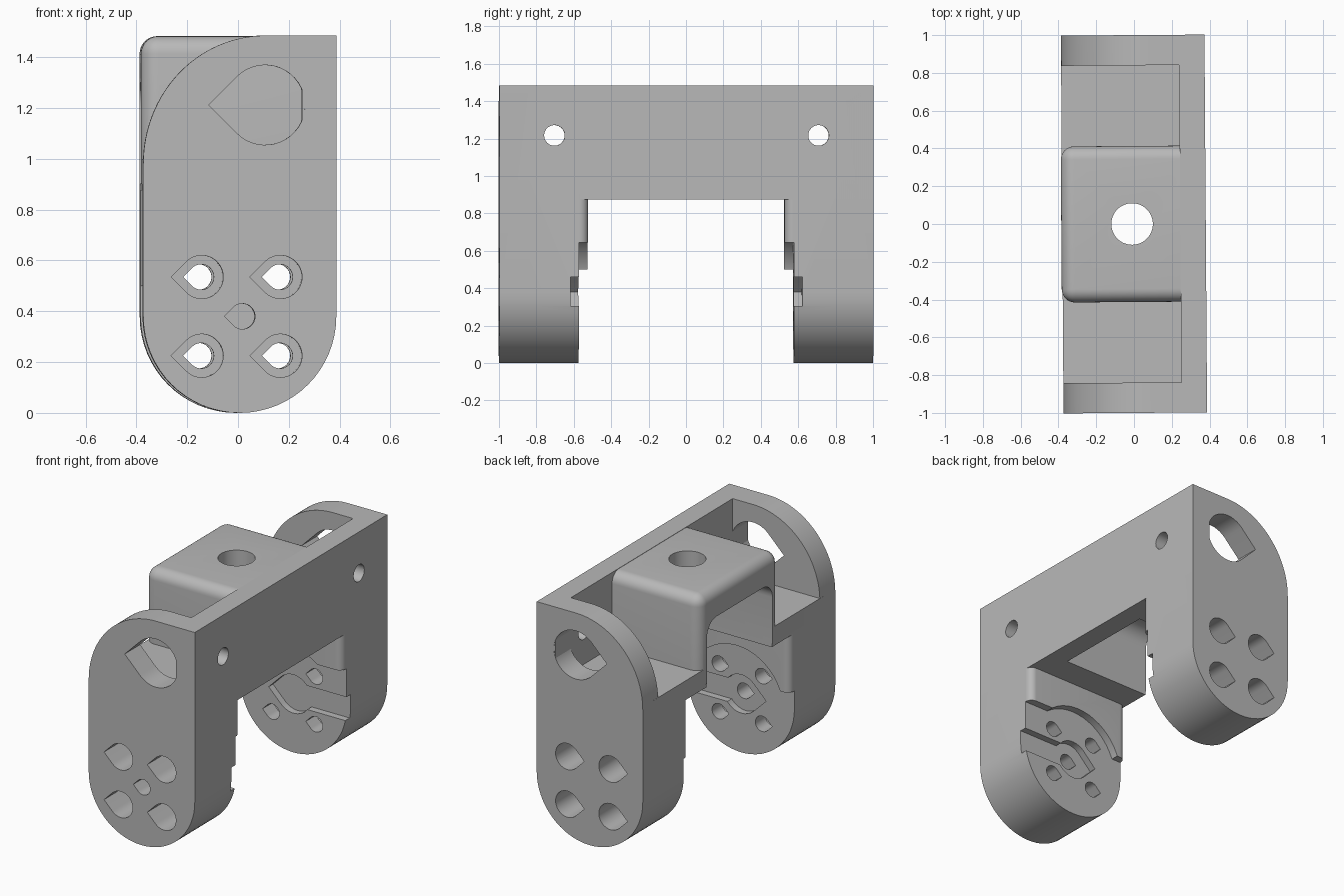
import bpy, bmesh
from math import pi, cos, sin
from mathutils import Matrix

if "Cube" in bpy.data.objects:
    bpy.data.objects.remove(bpy.data.objects["Cube"])

grey = bpy.data.materials.new("plain grey")
grey.use_nodes = True
tone = (0.48, 0.48, 0.48, 1)
grey.diffuse_color = tone
grey.node_tree.nodes["Principled BSDF"].inputs["Base Color"].default_value = tone


def finish(bm, name):
    bmesh.ops.recalc_face_normals(bm, faces=bm.faces)
    mesh = bpy.data.meshes.new(name)
    bm.to_mesh(mesh)
    bm.free()
    mesh.materials.append(grey)
    ob = bpy.data.objects.new(name, mesh)
    bpy.context.collection.objects.link(ob)
    return ob


def box(name, x, y, z, radius=0, rounded=None):
    """Box from ranges; edges whose two ends pass the rule are rounded."""
    bm = bmesh.new()
    bmesh.ops.create_cube(bm, size=1)
    for v in bm.verts:
        v.co = [r[0] if c < 0 else r[1] for r, c in zip((x, y, z), v.co)]
    if radius:
        edges = [e for e in bm.edges if rounded(e.verts[0].co, e.verts[1].co)]
        bmesh.ops.bevel(bm, geom=edges, offset=radius, segments=8,
                        profile=0.5, affect='EDGES')
    return finish(bm, name)


def prism(name, points, y0, y1):
    """Extrude an (x, z) outline along y."""
    bm = bmesh.new()
    face = bm.faces.new([bm.verts.new((x, y0, z)) for x, z in points])
    ext = bmesh.ops.extrude_face_region(bm, geom=[face])["geom"]
    moved = [g for g in ext if isinstance(g, bmesh.types.BMVert)]
    bmesh.ops.translate(bm, verts=moved, vec=(0, y1 - y0, 0))
    return finish(bm, name)


def cylinder(name, centre, radius, depth, axis):
    bm = bmesh.new()
    turn = Matrix.Rotation(pi / 2, 4, axis) if axis != 'Z' else Matrix()
    bmesh.ops.create_cone(bm, cap_ends=True, segments=48, radius1=radius,
                          radius2=radius, depth=depth,
                          matrix=Matrix.Translation(centre) @ turn)
    return finish(bm, name)


def combine(target, other, operation):
    """Boolean the other solid into the target, then discard it."""
    mod = target.modifiers.new("combine", 'BOOLEAN')
    mod.object, mod.operation, mod.solver = other, operation, 'EXACT'
    bpy.context.view_layer.update()
    deps = bpy.context.evaluated_depsgraph_get()
    mesh = bpy.data.meshes.new_from_object(target.evaluated_get(deps))
    target.modifiers.clear()
    target.data = mesh
    bpy.data.objects.remove(other)


def cut(target, other):
    combine(target, other, 'DIFFERENCE')


def arc(cx, cz, rx, rz, a0, a1, n=32):
    steps = [a0 + (a1 - a0) * i / n for i in range(n + 1)]
    return [(cx + rx * cos(a), cz + rz * sin(a)) for a in steps]


def teardrop(cx, cz, r):
    """Circle with a right-angled tip towards -x."""
    return arc(cx, cz, r, r, -0.75 * pi, 0.75 * pi) + [(cx - r * 2 ** 0.5, cz)]


W, HUB = 0.38, 0.38
foot = arc(0, HUB, W, W, -pi, 0)
low_outline = foot + [(W, 1), (-W, 1)]
cheek_outline = foot + [(W, 1.485)] + arc(0.1, 0.98, 0.48, 0.505, pi / 2, pi)


def make_arm(name, s):
    """End arm on the s side: cheek, thick lower leg, raised lip and hub."""
    arm = prism(name, cheek_outline, s * 0.84, s)
    combine(arm, prism("leg", low_outline, s * 0.575, s * 0.9), 'UNION')
    # lip above the round hub recess, open towards +x
    lip = box("lip", (-W, W), sorted((s * 0.525, s * 0.62)), (0.5, 0.9), 0.045,
              lambda a, b: a.z != b.z and s * a.y < 0.55)
    cut(lip, prism("recess", arc(0, HUB, 0.335, 0.335, 0, 2 * pi * 47 / 48, 47),
                   s * 0.4, s * 0.7))
    cut(lip, box("mouth", (0.15, 0.6), sorted((s * 0.4, s * 0.7)), (0.3, 0.645)))
    combine(arm, lip, 'UNION')
    # keyed hub pocket and its entry channel
    cut(arm, prism("pocket", teardrop(0, HUB, 0.125), s * 0.4, s * 0.62))
    cut(arm, box("channel", (0, 0.6), sorted((s * 0.4, s * 0.62)), (0.305, 0.46)))
    # screw holes with wider outer bores
    for cx in (-0.15, 0.16):
        for cz in (0.225, 0.535):
            cut(arm, prism("hole", teardrop(cx, cz, 0.05), s * 0.4, s * 1.2))
            cut(arm, prism("bore", teardrop(cx, cz, 0.085), s * 0.68, s * 1.2))
    if s < 0:
        cut(arm, prism("axle", teardrop(0.01, HUB, 0.05), s * 0.4, s * 1.2))
    # large cable opening in the cheek
    cut(arm, prism("opening", teardrop(0.1, 1.212, 0.157), s * 0.7, s * 1.2))
    return arm


front_arm = make_arm("front_arm", -1)
rear_arm = make_arm("rear_arm", 1)

# Long side plate with two bolt holes
side_plate = box("side_plate", (0.245, W), (-0.998, 0.998), (0.875, 1.485))
for s in (-1, 1):
    cut(side_plate, cylinder("bolt", (0.3, s * 0.706, 1.217), 0.055, 0.5, 'Y'))

# Pocket floor and hollow centre block
centre_block = box("centre_block", (-0.385, 0.3), (-0.413, 0.413), (0.9, 1.483), 0.07,
                   lambda a, b: min(a.x, b.x) < 0 and (
                       (a.z > 1 and b.z > 1) or (a.x < 0 and b.x < 0 and a.z != b.z)))
combine(centre_block, box("floor", (-W, 0.3), (-0.86, 0.86), (0.875, 1.0)), 'UNION')
cut(centre_block, box("hollow", (-0.6, 0.245), (-0.34, 0.34), (0.5, 1.3), 0.1,
                      lambda a, b: a.z > 1 and b.z > 1 and a.x != b.x))
cut(centre_block, cylinder("post_hole", (-0.01, 0, 1.4), 0.11, 0.6, 'Z'))

# Smooth the curved walls and set the slight turn of the whole part
bpy.ops.object.select_all(action='DESELECT')
for ob in (front_arm, rear_arm, side_plate, centre_block):
    ob.rotation_euler.z = 0.007
    ob.select_set(True)
    bpy.context.view_layer.objects.active = ob
bpy.ops.object.shade_smooth_by_angle(angle=pi / 6)
